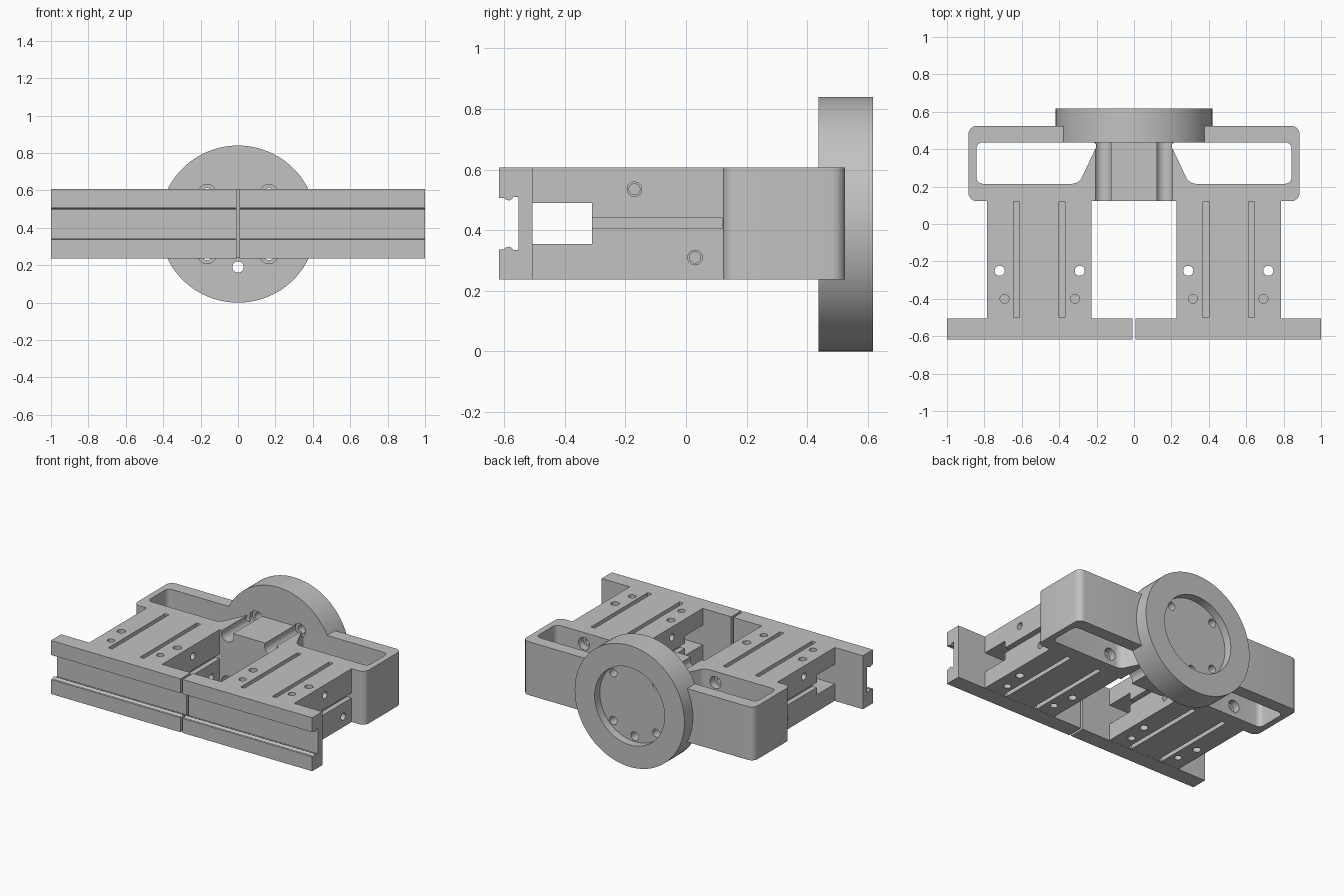
import bpy, bmesh, math
from mathutils import Matrix

if "Cube" in bpy.data.objects:
    bpy.data.objects.remove(bpy.data.objects["Cube"], do_unlink=True)

metal = bpy.data.materials.new("machined grey")
metal.use_nodes = True
GREY = (0.54, 0.54, 0.54, 1)
metal.diffuse_color = GREY
metal.node_tree.nodes["Principled BSDF"].inputs["Base Color"].default_value = GREY

Z0, Z1, ZC = 0.238, 0.607, 0.422      # body bottom, top and mid height


def finish(name, bm):
    bmesh.ops.recalc_face_normals(bm, faces=bm.faces)
    mesh = bpy.data.meshes.new(name)
    bm.to_mesh(mesh)
    bm.free()
    ob = bpy.data.objects.new(name, mesh)
    bpy.context.collection.objects.link(ob)
    mesh.materials.append(metal)
    return ob


def prism(name, pts, axis, lo, hi, radius=0.0):
    """Extrude a 2D outline along x (pts = y,z) or z (pts = x,y)."""
    bm = bmesh.new()
    place = (lambda p: (lo, p[0], p[1])) if axis == "x" else (lambda p: (p[0], p[1], lo))
    face = bm.faces.new([bm.verts.new(place(p)) for p in pts])
    grown = bmesh.ops.extrude_face_region(bm, geom=[face])["geom"]
    step = (hi - lo, 0, 0) if axis == "x" else (0, 0, hi - lo)
    bmesh.ops.translate(bm, vec=step, verts=[g for g in grown if isinstance(g, bmesh.types.BMVert)])
    if radius:
        i = 0 if axis == "x" else 2
        edges = [e for e in bm.edges if abs(e.verts[0].co[i] - e.verts[1].co[i]) > 1e-4]
        bmesh.ops.bevel(bm, geom=edges, offset=radius, segments=6, profile=0.5, affect="EDGES")
    return finish(name, bm)


def box(name, x0, x1, y0, y1, z0, z1, radius=0.0):
    return prism(name, [(x0, y0), (x1, y0), (x1, y1), (x0, y1)], "z", z0, z1, radius)


def rod(name, axis, center, r, lo, hi, sides=24):
    """Cylinder along an axis; center holds the two other coordinates in xyz order."""
    bm = bmesh.new()
    bmesh.ops.create_cone(bm, cap_ends=True, segments=sides, radius1=r, radius2=r, depth=hi - lo)
    a, b = center
    mid = (lo + hi) / 2
    turn, loc = {
        "x": (Matrix.Rotation(math.pi / 2, 4, "Y"), (mid, a, b)),
        "y": (Matrix.Rotation(math.pi / 2, 4, "X"), (a, mid, b)),
        "z": (Matrix.Identity(4), (a, b, mid))}[axis]
    bmesh.ops.transform(bm, matrix=Matrix.Translation(loc) @ turn, verts=bm.verts)
    return finish(name, bm)


def combine(target, tool, operation="DIFFERENCE"):
    mod = target.modifiers.new("cut", "BOOLEAN")
    mod.operation, mod.solver, mod.object = operation, "EXACT", tool
    bpy.ops.object.select_all(action="DESELECT")
    bpy.context.view_layer.objects.active = target
    target.select_set(True)
    bpy.ops.object.modifier_apply(modifier=mod.name)
    bpy.data.objects.remove(tool, do_unlink=True)


def smooth(ob):
    bpy.ops.object.select_all(action="DESELECT")
    bpy.context.view_layer.objects.active = ob
    ob.select_set(True)
    bpy.ops.object.shade_smooth_by_angle(angle=math.radians(30))


# Rear frame with two through pockets, joined to the round flange
frame = box("rear_frame_and_flange", -0.885, 0.885, 0.122, 0.525, Z0, Z1, 0.045)
for s in (1, -1):
    outline = [(s * 0.19, 0.437), (s * 0.843, 0.437), (s * 0.843, 0.215), (s * 0.295, 0.215)]
    combine(frame, prism("pocket", outline, "z", Z0 - 0.1, Z1 + 0.1, 0.035))
combine(frame, rod("flange", "y", (0, 0.42), 0.42, 0.437, 0.617, 96), "UNION")

# Flange recess, screw grooves with their holes, and the locating hole
combine(frame, rod("recess", "y", (0, 0.42), 0.268, 0.56, 0.7, 64))
for x in (-0.165, 0.165):
    for z in (0.585, 0.255):
        combine(frame, rod("groove", "y", (x, z), 0.047, 0.05, 0.46, 32))
        combine(frame, rod("screw_hole", "y", (x, z), 0.028, 0.4, 0.7))
combine(frame, rod("locating_hole", "y", (0, 0.19), 0.03, 0.3, 0.7))

# Counterbored bolt holes in the front walls of the pockets
for x, z in ((0.63, 0.53), (0.375, 0.315), (-0.375, 0.53), (-0.63, 0.315)):
    combine(frame, rod("counterbore", "y", (x, z), 0.042, 0.165, 0.3))
    combine(frame, rod("bolt_hole", "y", (x, z), 0.024, 0.14, 0.3))
smooth(frame)

# Front rail cross-section: a channel with small relief notches
half = [(-0.617, 0.185), (-0.617, 0.085), (-0.602, 0.085), (-0.594, 0.079), (-0.584, 0.076),
        (-0.574, 0.081), (-0.568, 0.088), (-0.553, 0.088)]
rail = ([(-0.506, ZC + 0.185)] + [(y, ZC + h) for y, h in half]
        + [(y, ZC - h) for y, h in reversed(half)] + [(-0.506, ZC - 0.185)])

for side, s in (("left", 1), ("right", -1)):
    r = prism(side + "_front_rail", rail, "x", min(s * 0.008, s), max(s * 0.008, s))
    smooth(r)

    # Slide body between the rail and the rear frame
    xi, xo = 0.226, 0.785
    body = box(side + "_slide_body", min(s * xi, s * xo), max(s * xi, s * xo), -0.512, 0.13, Z0, Z1)
    combine(body, box("window", s * 0.5 - 0.5, s * 0.5 + 0.5, -0.6, -0.31, 0.355, 0.49))

    # Slits along both flanks and slots on top and bottom
    for x in (xi, xo):
        combine(body, box("slit", s * x - 0.035, s * x + 0.035, -0.35, 0.121, 0.405, 0.44))
    for x in (0.385, 0.628):
        for z in (Z0, Z1):
            combine(body, box("slot", s * x - 0.015, s * x + 0.015, -0.5, 0.121, z - 0.035, z + 0.035))

    # Through holes and blind holes from above and below
    for x in (0.29, 0.718):
        combine(body, rod("through_hole", "z", (s * x, -0.25), 0.027, 0.1, 0.8))
    for x in (0.315, 0.692):
        for z in (Z0, Z1):
            combine(body, rod("blind_hole", "z", (s * x, -0.40), 0.024, z - 0.06, z + 0.06))

    # Cross holes in both flanks
    for y, z in ((-0.17, 0.535), (0.03, 0.31)):
        for x in (xi, xo):
            combine(body, rod("cross_hole", "x", (y, z), 0.024, s * x - 0.05, s * x + 0.05))
            combine(body, rod("cross_core", "x", (y, z), 0.018, s * x - 0.1, s * x + 0.1))
    smooth(body)
